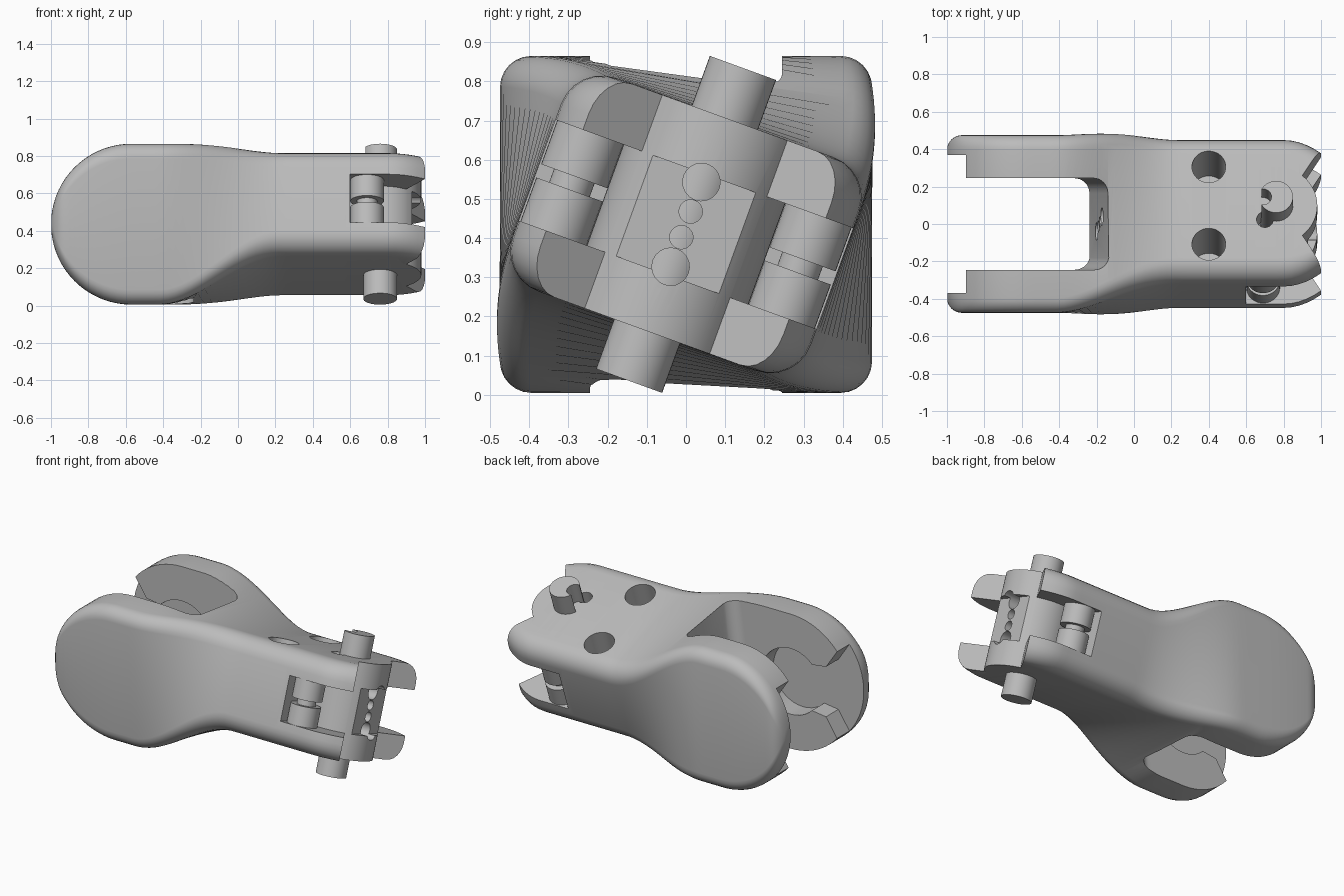
import bpy, bmesh
from math import sin, cos, pi, radians, sqrt
from mathutils import Matrix

cube = bpy.data.objects.get("Cube")
if cube:
    bpy.data.objects.remove(cube, do_unlink=True)

grey = bpy.data.materials.new("plain grey")
grey.use_nodes = True
grey.diffuse_color = (0.5, 0.5, 0.5, 1)
grey.node_tree.nodes["Principled BSDF"].inputs["Base Color"].default_value = (0.5, 0.5, 0.5, 1)

MID = 0.435
TWIST = radians(20)
CENTRE = Matrix.Translation((0, 0, MID))
TILT = CENTRE @ Matrix.Rotation(-TWIST, 4, 'X')       # frame of the twisted fork end
ALONG_X = TILT @ Matrix.Rotation(pi / 2, 4, 'Y')      # extrudes along x
ALONG_Y = CENTRE @ Matrix.Rotation(pi / 2, 4, 'X')    # extrudes along y


def make(name, rings, matrix=Matrix()):
    """Skin a list of equal rings of points and cap both ends."""
    bm = bmesh.new()
    loops = [[bm.verts.new(matrix @ Matrix.Translation(p).translation) for p in r] for r in rings]
    n = len(loops[0])
    for a, b in zip(loops, loops[1:]):
        for i in range(n):
            j = (i + 1) % n
            bm.faces.new((a[i], a[j], b[j], b[i]))
    bm.faces.new(loops[0])
    bm.faces.new(loops[-1])
    bmesh.ops.recalc_face_normals(bm, faces=bm.faces)
    mesh = bpy.data.meshes.new(name)
    bm.to_mesh(mesh)
    bm.free()
    ob = bpy.data.objects.new(name, mesh)
    bpy.context.collection.objects.link(ob)
    mesh.materials.append(grey)
    return ob


def prism(name, pts, lo, hi, matrix=TILT):
    return make(name, [[(a, b, c) for a, b in pts] for c in (lo, hi)], matrix)


def arc(x, y, r, start=0, end=360, n=40):
    return [(x + r * cos(radians(start + (end - start) * i / n)),
             y + r * sin(radians(start + (end - start) * i / n))) for i in range(n)]


def combine(ob, tool, operation='DIFFERENCE'):
    mod = ob.modifiers.new("cut", 'BOOLEAN')
    mod.operation, mod.solver, mod.object = operation, 'EXACT', tool
    bpy.context.view_layer.objects.active = ob
    bpy.ops.object.modifier_apply(modifier=mod.name)
    bpy.data.objects.remove(tool, do_unlink=True)


def lerp(a, b, t):
    return a + (b - a) * t


# Body: rounded rectangles that swell into a disc-shaped end and twist to the fork
R_END, X_END = 0.43, -0.57


def section(x):
    t = min(max((x + 0.42) / 0.66, 0), 1)
    t = t * t * (3 - 2 * t)
    w, h, r = lerp(0.475, 0.405, t), lerp(R_END, 0.29, t), lerp(0.08, 0.11, t)
    if x < X_END:
        h = sqrt(R_END ** 2 - (x - X_END) ** 2)
        edge = max(0.08 - (x + 1), 0)
        w -= 0.08 - sqrt(0.08 ** 2 - edge ** 2)
    if x > 0.8:
        w -= 0.075 * ((x - 0.8) / 0.2) ** 2
    r = min(r, h * 0.9)
    pts = []
    for k, (sy, sz) in enumerate(((1, 1), (-1, 1), (-1, -1), (1, -1))):
        pts += arc(sy * (w - r), sz * (h - r), r, k * 90, k * 90 + 105, 7)
    a = TWIST * t
    return [(x, u * cos(a) + v * sin(a), MID - u * sin(a) + v * cos(a)) for u, v in pts]


xs = [X_END - R_END * cos(radians(a)) for a in range(5, 90, 5)]
xs += [X_END + i * (1 - X_END) / 40 for i in range(41)]
body = make("finger_body", [section(x) for x in xs])

# Wide clevis opening with a sloping, round-cornered inner wall
opening = [(-1.1, -0.245)] + arc(-0.35, -0.165, 0.08, -90, 0, 8)
opening += arc(-0.35, 0.165, 0.08, 0, 90, 8) + [(-0.35, 0.245), (-1.1, 0.245)]
slot = prism("clevis_cutter", opening, -0.5, 0.5, CENTRE)
for v in slot.data.vertices:
    if v.co.x > -0.6:
        v.co.x += 0.08 + 0.11 * (v.co.z - MID + 0.43) / 0.86 - 0.05
combine(body, slot)

# Round hinge sockets and flared entry channels inside both arms
for side in (-1, 1):
    lo, hi = sorted((side * 0.2, side * 0.37))
    combine(body, prism("socket_cutter", arc(X_END, 0, 0.21), lo, hi, ALONG_Y))
    flare = [(-0.6, -0.13), (-0.6, 0.13), (-0.82, 0.16), (-0.9, 0.28),
             (-1.1, 0.3), (-1.1, -0.3), (-0.9, -0.28), (-0.82, -0.16)]
    combine(body, prism("channel_cutter", flare, lo, hi, ALONG_Y))

# Fork: slot between two plates, and the notch that leaves four horns
combine(body, prism("fork_cutter", [(0.6, -0.6), (1.1, -0.6), (1.1, 0.6), (0.6, 0.6)], -0.137, 0.137))
horns = [(0.88, -0.138), (1.05, -0.41), (1.05, 0.41), (0.88, 0.138)]
combine(body, prism("horn_cutter", horns, -0.5, 0.5))

# Central knuckle with a flat nose between the plates
knuckle = prism("knuckle", arc(0.76, 0, 0.22, n=64), -0.29, 0.29)
combine(knuckle, prism("nose_cutter", [(0.93, -0.3), (1.1, -0.3), (1.1, 0.3), (0.93, 0.3)], -0.137, 0.137))
combine(body, knuckle, 'UNION')

# Cord channels running lengthwise
for v, r in ((0.115, 0.048), (0.035, 0.03), (-0.035, 0.03), (-0.115, 0.048)):
    combine(body, prism("cord_cutter", arc(-v, 0, r, n=20), -0.4, 1.1, ALONG_X))

# Holes in the upper face and beside the pin
for u in (-0.22, 0.22):
    combine(body, prism("hole_cutter", arc(0.4, u, 0.09), -0.1, 0.5))
combine(body, prism("key_cutter", arc(0.7, -0.08, 0.045, n=24), -0.2, 0.5))

# Hinge pin with a groove along its inner side
pin = prism("hinge_pin", arc(0.76, 0, 0.09), -0.425, 0.425)
combine(pin, prism("groove_cutter", arc(0.69, 0, 0.045, n=24), 0.2, 0.5))

# Grooved posts in the side pockets
parts = [body, pin]
for label, u in (("front", -0.31), ("back", 0.31)):
    parts.append(prism(label + "_post_upper", arc(0.69, u, 0.09), 0.018, 0.145))
    parts.append(prism(label + "_post_core", arc(0.69, u, 0.055), -0.03, 0.03))
    parts.append(prism(label + "_post_lower", arc(0.69, u, 0.09), -0.145, -0.018))

bpy.ops.object.select_all(action='DESELECT')
for ob in parts:
    ob.select_set(True)
bpy.context.view_layer.objects.active = body
bpy.ops.object.shade_smooth_by_angle(angle=radians(30))
